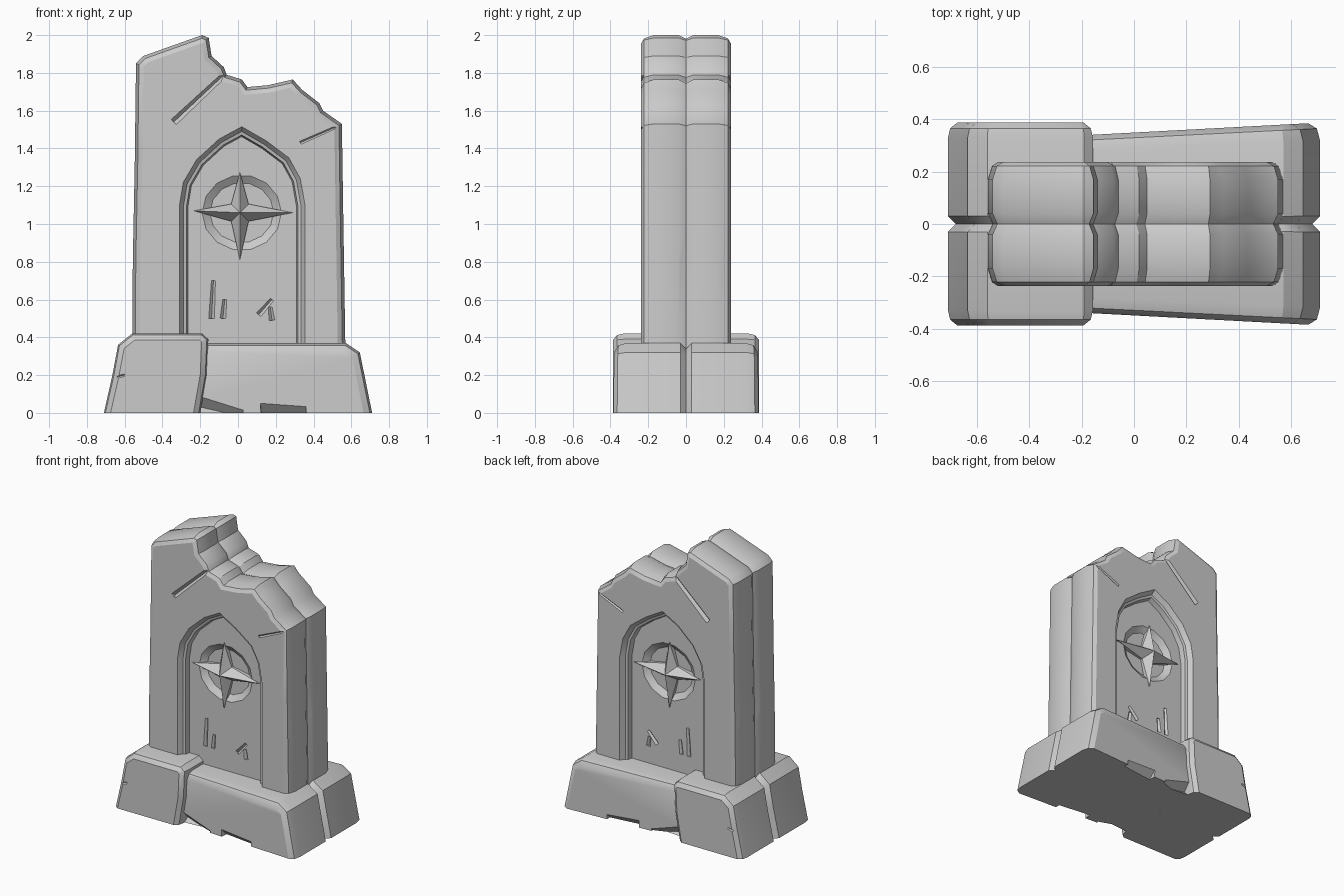
import bpy, bmesh, math
from mathutils import Vector

if "Cube" in bpy.data.objects:
    bpy.data.objects.remove(bpy.data.objects["Cube"])


def inset(pts, d):
    """Offset a clockwise or anticlockwise x/z outline inward by d."""
    n = len(pts)
    area = sum(pts[i][0] * pts[(i + 1) % n][1] - pts[(i + 1) % n][0] * pts[i][1] for i in range(n))
    s = 1 if area > 0 else -1
    out = []
    for i in range(n):
        p, a, b = Vector(pts[i]), Vector(pts[i - 1]), Vector(pts[(i + 1) % n])
        e, f = (p - a).normalized(), (b - p).normalized()
        n1, n2 = Vector((-e.y, e.x)) * s, Vector((-f.y, f.x)) * s
        out.append(p + (n1 + n2) * (d / max(0.5, 1 + n1.dot(n2))))
    return out


def finish_mesh(name, bm):
    bmesh.ops.recalc_face_normals(bm, faces=bm.faces)
    me = bpy.data.meshes.new(name)
    bm.to_mesh(me)
    bm.free()
    ob = bpy.data.objects.new(name, me)
    bpy.context.collection.objects.link(ob)
    return ob


def loft(name, pts, rings, warp=None):
    """Stack inset copies of an x/z outline along y; rings are (y, inset)."""
    bm = bmesh.new()
    loops = []
    for y, d in rings:
        loops.append([bm.verts.new((p[0], y, max(p[1], 0))) for p in inset(pts, d)])
    for a, b in zip(loops, loops[1:]):
        for i in range(len(a)):
            j = (i + 1) % len(a)
            bm.faces.new((a[i], a[j], b[j], b[i]))
    bm.faces.new(loops[0])
    bm.faces.new(loops[-1])
    if warp:
        for v in bm.verts:
            v.co.y *= warp(v.co.x)
    return finish_mesh(name, bm)


def groove(a, b, r):
    """Four-sided bar between two points, used to carve a V crack."""
    a, b = Vector(a), Vector(b)
    bm = bmesh.new()
    bmesh.ops.create_cone(bm, cap_ends=True, segments=4, radius1=r, radius2=r * 0.75,
                          depth=(b - a).length)
    m = (b - a).to_track_quat('Z', 'Y').to_matrix()
    for v in bm.verts:
        v.co = m @ v.co + (a + b) / 2
    return finish_mesh("crack_cutter", bm)


def carve(ob, cutters):
    bpy.context.view_layer.objects.active = ob
    for c in cutters:
        c.hide_render = True
        mod = ob.modifiers.new("carve", 'BOOLEAN')
        mod.operation, mod.solver, mod.object = 'DIFFERENCE', 'EXACT', c
        bpy.ops.object.modifier_apply(modifier=mod.name)
        bpy.data.objects.remove(c, do_unlink=True)


def mirror_and_shade(ob, angle=32):
    """Drop the hidden centre cap, mirror front to back, and smooth."""
    bm = bmesh.new()
    bm.from_mesh(ob.data)
    caps = [f for f in bm.faces if all(abs(v.co.y) < 1e-4 for v in f.verts)]
    bmesh.ops.delete(bm, geom=caps, context='FACES')
    bm.to_mesh(ob.data)
    bm.free()
    bpy.ops.object.select_all(action='DESELECT')
    ob.select_set(True)
    bpy.context.view_layer.objects.active = ob
    mod = ob.modifiers.new("mirror", 'MIRROR')
    mod.use_axis = (False, True, False)
    bpy.ops.object.modifier_apply(modifier=mod.name)
    bpy.ops.object.shade_smooth_by_angle(angle=math.radians(angle))


# Broken upright slab, front half
slab = loft("slab", [
    (-.56, .25), (-.557, .8), (-.547, 1.3), (-.54, 1.85), (-.5, 1.89), (-.19, 2.0),
    (-.155, 1.985), (-.14, 1.89), (-.075, 1.83), (-.06, 1.79), (.02, 1.765), (.05, 1.725),
    (.16, 1.735), (.29, 1.765), (.34, 1.71), (.43, 1.64), (.45, 1.6), (.55, 1.53),
    (.558, 1.0), (.57, .25)],
    [(-.237, .04), (-.222, .016), (-.17, 0), (-.04, 0), (0, .018)])

# Pointed niche with a stepped rim
arch = [(-.31, .2), (-.31, 1.1), (-.29, 1.22), (-.22, 1.34), (-.1, 1.45), (.02, 1.515),
        (.15, 1.44), (.27, 1.35), (.33, 1.24), (.355, 1.1), (.355, .2)]
niche = loft("niche_cutter", arch,
             [(-.3, -.02), (-.237, 0), (-.205, .022), (-.2, .038), (-.165, .046)])

# Round hollow behind the star
disc = [(.02 + .21 * math.cos(i * math.tau / 14), 1.06 + .2 * math.sin(i * math.tau / 14))
        for i in range(14)]
hollow = loft("hollow_cutter", disc, [(-.22, -.02), (-.165, 0), (-.135, .04)])

# Diagonal break, worn marks and side nicks
F = -.24
cracks = [groove((-.58, F, 1.33), (-.33, F, 1.55), .024),
          groove((-.34, F, 1.54), (-.03, F, 1.83), .022),
          groove((-.555, F, 1.355), (-.555, .02, 1.36), .03),
          groove((.33, F, 1.43), (.58, F, 1.54), .012),
          groove((-.57, F, .84), (-.57, .02, .86), .024),
          groove((.57, F, .84), (.57, .02, .80), .02)]
marks = [((-.14, .5), (-.13, .7)), ((-.14, .8), (-.07, .72)), ((-.08, .5), (-.07, .6)),
         ((.1, .7), (.19, .66)), ((.11, .52), (.18, .6)), ((.18, .49), (.17, .56))]
cracks += [groove((a[0], -.168, a[1]), (b[0], -.168, b[1]), .018) for a, b in marks]
carve(slab, [niche, hollow] + cracks)
mirror_and_shade(slab)

# Four-pointed star relief
bm = bmesh.new()
cx, cz = .01, 1.06
tips = [(.28, 0), (0, .215), (-.245, .01), (0, -.25)]
rim = []
for i, t in enumerate(tips):
    a = math.pi / 4 + i * math.pi / 2
    rim += [(cx + t[0], cz + t[1]), (cx + .065 * math.cos(a), cz + .065 * math.sin(a))]
front = [bm.verts.new((x, -.172 if i % 2 == 0 else -.15, z)) for i, (x, z) in enumerate(rim)]
back = [bm.verts.new((x, -.12, z)) for x, z in rim]
peak = bm.verts.new((cx, -.222, cz))
for i in range(8):
    j = (i + 1) % 8
    bm.faces.new((front[i], front[j], peak))
    bm.faces.new((front[i], front[j], back[j], back[i]))
bm.faces.new(back)
star = finish_mesh("star_relief", bm)
mirror_and_shade(star, 20)

# Taller left plinth block
left_base = loft("left_plinth", [
    (-.71, -.2), (-.71, 0), (-.665, .2), (-.635, .36), (-.56, .42), (-.19, .42),
    (-.157, .39), (-.165, .2), (-.2, 0), (-.2, -.2)],
    [(-.387, .035), (-.365, .008), (-.33, 0), (-.03, 0), (0, .03)])
carve(left_base, [groove((-.72, -.4, .17), (-.6, -.4, .2), .025)])

# Lower right plinth block, flaring toward its outer end
right_base = loft("right_plinth", [
    (-.25, -.2), (-.25, .37), (.57, .37), (.645, .32), (.71, 0), (.71, -.2)],
    [(-.387, .045), (-.365, .012), (-.32, 0), (-.03, 0), (0, .03)],
    warp=lambda x: .88 + .12 * (x + .16) / .87)
carve(right_base, [groove((.12, -.385, -.02), (.36, -.40, -.01), .1),
                   groove((-.2, -.345, .03), (.02, -.36, -.02), .06)])
for ob in (left_base, right_base):
    mirror_and_shade(ob)
